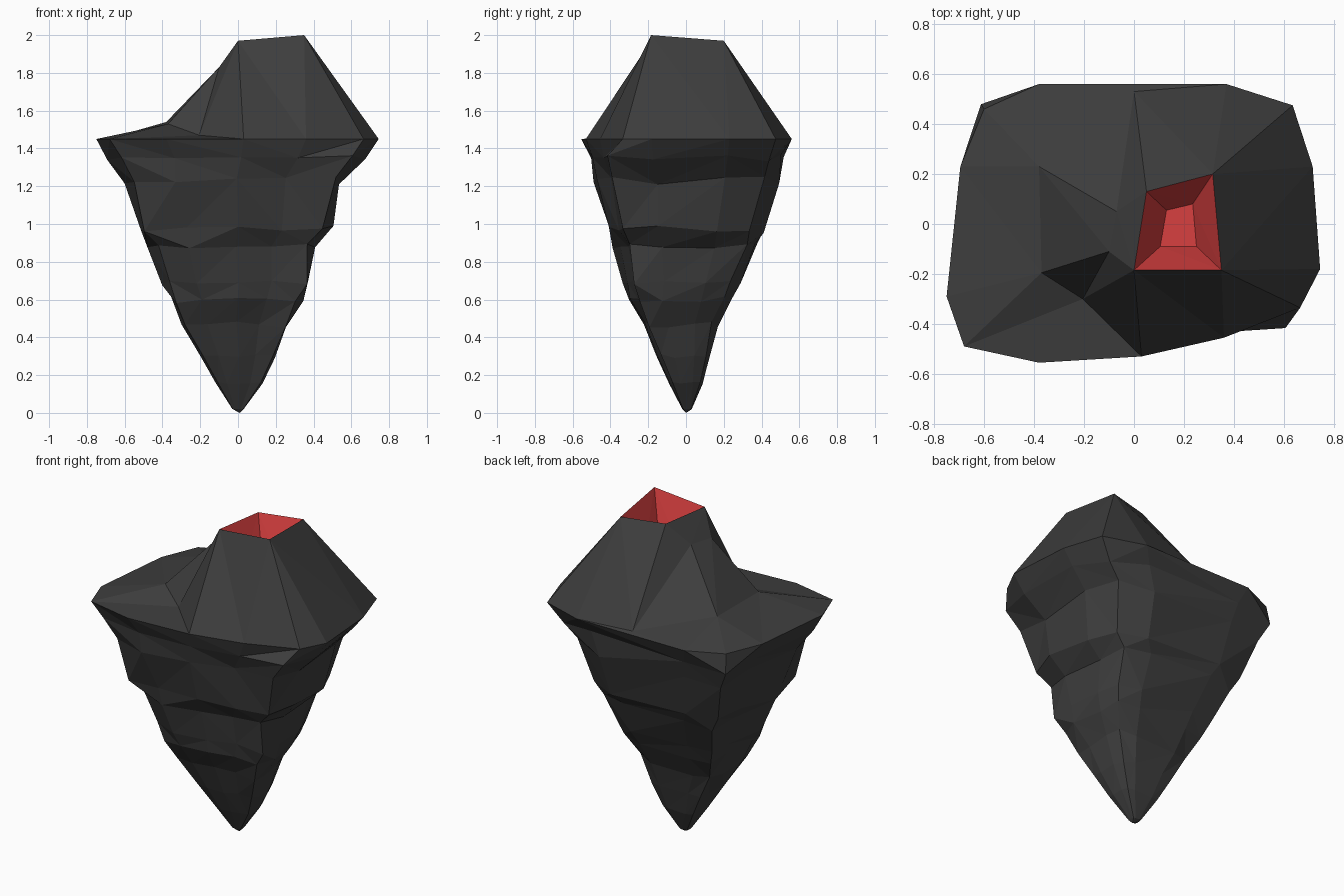
import bpy, bmesh, random
from mathutils import Vector
from mathutils.geometry import delaunay_2d_cdt

random.seed(11)
if "Cube" in bpy.data.objects:
    bpy.data.objects.remove(bpy.data.objects["Cube"])


def flat_material(name, colour):
    mat = bpy.data.materials.new(name)
    mat.use_nodes = True
    mat.diffuse_color = colour
    bsdf = mat.node_tree.nodes["Principled BSDF"]
    bsdf.inputs["Base Color"].default_value = colour
    bsdf.inputs["Roughness"].default_value = 0.9
    return mat


rock = flat_material("dark rock", (0.047, 0.047, 0.047, 1))
lava = flat_material("lava red", (0.68, 0.05, 0.05, 1))

# Plateau edge, counter-clockwise from the front right corner
outline = [(-.68, -.49), (-.38, -.555), (.03, -.53), (.36, -.455), (.665, -.335),
           (.745, -.18), (.715, .23), (.635, .475), (.37, .56), (-.38, .56),
           (-.6, .46), (-.695, .23), (-.75, -.29)]
count = len(outline)
points = [(x, y, 1.45) for x, y in outline]

# Named landmarks of the cone, its side ridge and the crater
landmarks = {
    "rim_a": (0, -.185, 1.97), "rim_b": (.35, -.185, 2),
    "rim_c": (.315, .2, 1.97), "rim_d": (.05, .13, 1.97),
    "floor_a": (.105, -.09, 1.72), "floor_b": (.25, -.09, 1.72),
    "floor_c": (.235, .08, 1.72), "floor_d": (.13, .055, 1.72),
    "shoulder": (-.07, .05, 1.84), "ridge": (-.1, -.11, 1.83),
    "cliff_top": (-.37, -.195, 1.53), "cliff_foot": (-.205, -.3, 1.47),
    "saddle": (-.38, .23, 1.54), "back_foot": (0, .53, 1.46),
}
index = {name: count + i for i, name in enumerate(landmarks)}
points += landmarks.values()

# Creases that the triangulation must keep
edges = [(i, (i + 1) % count) for i in range(count)]
for a, b in ("ab", "bc", "cd", "da"):
    edges.append((index["rim_" + a], index["rim_" + b]))
    edges.append((index["floor_" + a], index["floor_" + b]))
for a in "abcd":
    edges.append((index["rim_" + a], index["floor_" + a]))
for pair in ("rim_a ridge", "rim_a cliff_foot", "rim_d shoulder", "rim_a shoulder",
             "rim_d back_foot", "shoulder back_foot", "shoulder ridge",
             "ridge cliff_top", "ridge cliff_foot", "cliff_top cliff_foot",
             "ridge saddle"):
    a, b = pair.split()
    edges.append((index[a], index[b]))
for name, corner in (("rim_a", 2), ("rim_b", 3), ("rim_b", 4), ("rim_c", 7),
                     ("cliff_top", 0), ("cliff_foot", 0), ("cliff_foot", 2)):
    edges.append((index[name], corner))

# Cone, plateau and crater
flat = [Vector(p[:2]) for p in points]
faces = delaunay_2d_cdt(flat, edges, [], 1, 1e-5)[2]
bm = bmesh.new()
verts = [bm.verts.new(p) for p in points]
crater = {verts[i] for name, i in index.items() if name.startswith(("rim", "floor"))}
for face in faces:
    f = bm.faces.new([verts[i] for i in face])
    f.material_index = int(all(v in crater for v in f.verts))

# The underside has squarer front left and back right corners
girdle = list(outline)
girdle[4] = (.7, -.45)
girdle[10] = (-.66, .5)

# Tapering underside: height, then right, left, front and back reach
rings = [(1.35, -.685, .665, -.53, .53), (1.23, -.62, .56, -.49, .495),
         (.97, -.54, .50, -.43, .41), (.89, -.47, .41, -.385, .38),
         (.68, -.41, .385, -.33, .29), (.60, -.37, .34, -.31, .245),
         (.47, -.305, .265, -.23, .165), (.30, -.205, .20, -.16, .13),
         (.16, -.12, .13, -.09, .09), (.02, -.03, .03, -.02, .03)]
upper = verts[:count]
for z, x0, x1, y0, y1 in rings:
    rough = min(1, z * 2)
    lower = []
    for x, y in girdle:
        u, v = (x / .75 + 1) / 2, (y / .56 + 1) / 2
        k = 1 - random.uniform(-.025, .05) * rough
        dz = random.uniform(-.02, .02) * rough
        lower.append(bm.verts.new(((x0 + (x1 - x0) * u) * k,
                                   (y0 + (y1 - y0) * v) * k, z + dz)))
    for i in range(count):
        j = (i + 1) % count
        a, b, c, d = upper[i], upper[j], lower[j], lower[i]
        if random.random() < .5:
            bm.faces.new((a, d, c))
            bm.faces.new((a, c, b))
        else:
            bm.faces.new((a, d, b))
            bm.faces.new((b, d, c))
    upper = lower
tip = bm.verts.new((.01, 0, 0))
for i in range(count):
    bm.faces.new((upper[i], tip, upper[(i + 1) % count]))
bmesh.ops.recalc_face_normals(bm, faces=bm.faces)

mesh = bpy.data.meshes.new("volcano_island")
bm.to_mesh(mesh)
bm.free()
mesh.materials.append(rock)
mesh.materials.append(lava)
island = bpy.data.objects.new("volcano_island", mesh)
bpy.context.collection.objects.link(island)
